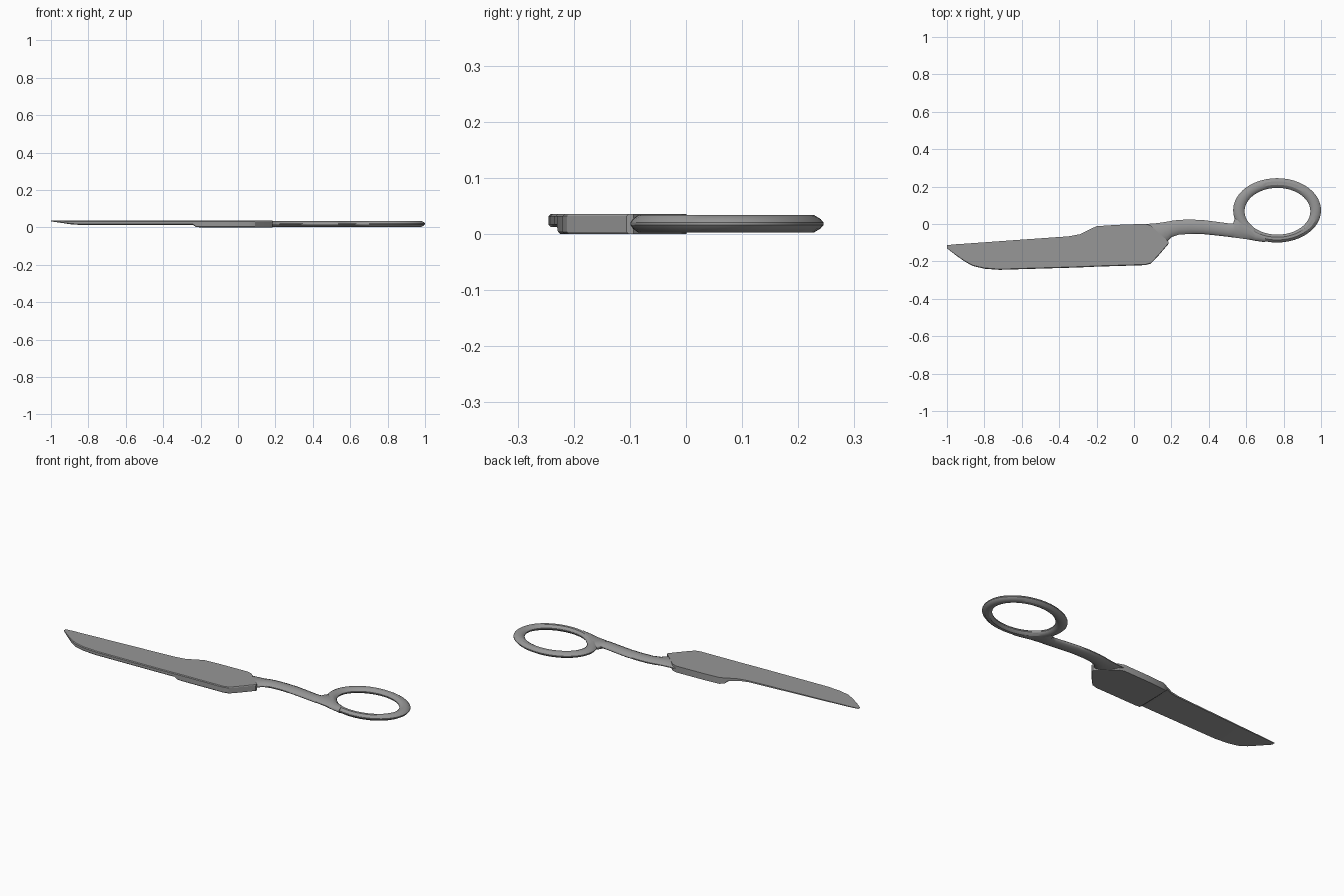
import bpy, bmesh, math

if "Cube" in bpy.data.objects:
    bpy.data.objects.remove(bpy.data.objects["Cube"])

steel = bpy.data.materials.new("dark_steel")
steel.diffuse_color = (0.31, 0.31, 0.31, 1)
steel.use_nodes = True
steel.node_tree.nodes["Principled BSDF"].inputs["Base Color"].default_value = steel.diffuse_color


def loft(name, sections, closed=False, angle=30):
    """Skin a chain of equal-sized point loops into one mesh."""
    bm = bmesh.new()
    rings = [[bm.verts.new(p) for p in s] for s in sections]
    n = len(rings[0])
    pairs = list(zip(rings, rings[1:]))
    if closed:
        pairs.append((rings[-1], rings[0]))
    for a, b in pairs:
        for i in range(n):
            j = (i + 1) % n
            bm.faces.new((a[i], a[j], b[j], b[i]))
    if not closed:
        bm.faces.new(rings[0])
        bm.faces.new(rings[-1])
    bmesh.ops.recalc_face_normals(bm, faces=bm.faces)
    me = bpy.data.meshes.new(name)
    bm.to_mesh(me)
    bm.free()
    me.materials.append(steel)
    ob = bpy.data.objects.new(name, me)
    bpy.context.collection.objects.link(ob)
    bpy.ops.object.select_all(action='DESELECT')
    bpy.context.view_layer.objects.active = ob
    ob.select_set(True)
    bpy.ops.object.shade_smooth_by_angle(angle=math.radians(angle))
    return ob


def bar_section(p, q, zc=0.0185, h=0.0155):
    """Rounded twelve-sided section spanning plan points p and q."""
    shape = [(-1, -.15), (-.8, -.55), (-.35, -1), (.35, -1), (.8, -.55), (1, -.15),
             (1, .15), (.8, .55), (.35, 1), (-.35, 1), (-.8, .55), (-1, .15)]
    return [((p[0] + q[0]) / 2 + (q[0] - p[0]) / 2 * u,
             (p[1] + q[1]) / 2 + (q[1] - p[1]) / 2 * u, zc + h * v) for u, v in shape]


# Blade: flat inner face on top, underside slopes up to the cutting edge
# station: x, cutting edge y, spine y, underside z at edge, underside z at spine
TOP = 0.036
stations = [
    (-1.0, -.113, -.130, .033, .032),
    (-.95, -.108, -.169, .032, .025),
    (-.90, -.105, -.204, .031, .017),
    (-.86, -.102, -.225, .031, .014),
    (-.80, -.098, -.239, .030, .013),
    (-.72, -.092, -.245, .030, .013),
    (-.35, -.066, -.234, .028, .013),
    (-.29, -.055, -.232, .025, .013),
    (-.24, -.031, -.230, .020, .013),
    (-.225, -.023, -.229, .004, .002),
    (-.20, -.012, -.228, 0, 0),
    (-.10, -.005, -.225, 0, 0),
    (.06, .001, -.220, 0, 0),
    (.09, -.008, -.212, 0, 0),
    (.13, -.046, -.170, 0, 0),
    (.185, -.094, -.106, 0, 0),
]
sections = []
for x, ye, ys, ze, zs in stations:
    c = min(.004, (TOP - zs) * .25)
    sections.append([(x, ye, TOP), (x, ys + c, TOP), (x, ys, TOP - c),
                     (x, ys, zs + c), (x, ys + c, zs), (x, ye, ze)])
loft("blade", sections, angle=20)

# Shank: curved bar from the blade to the finger ring, flaring into the ring
shank = [(.05, 0, -.14), (.10, .002, -.13), (.15, .008, -.115), (.18, .013, -.092),
         (.20, .017, -.070), (.24, .022, -.057), (.30, .024, -.053), (.37, .021, -.054),
         (.44, .012, -.061), (.50, .004, -.068), (.53, .004, -.072), (.54, .035, -.073),
         (.57, .045, -.077), (.60, .022, -.081), (.65, -.028, -.090), (.70, -.053, -.097)]
loft("shank", [bar_section((x, b), (x, t)) for x, t, b in shank], angle=50)

# Finger ring
N = 48
ring = []
for i in range(N):
    a = 2 * math.pi * i / N
    c, s = math.cos(a), math.sin(a)
    ring.append(bar_section((.767 + .176 * c, .068 + .125 * s),
                            (.765 + .235 * c, .073 + .172 * s)))
loft("finger_ring", ring, closed=True)
